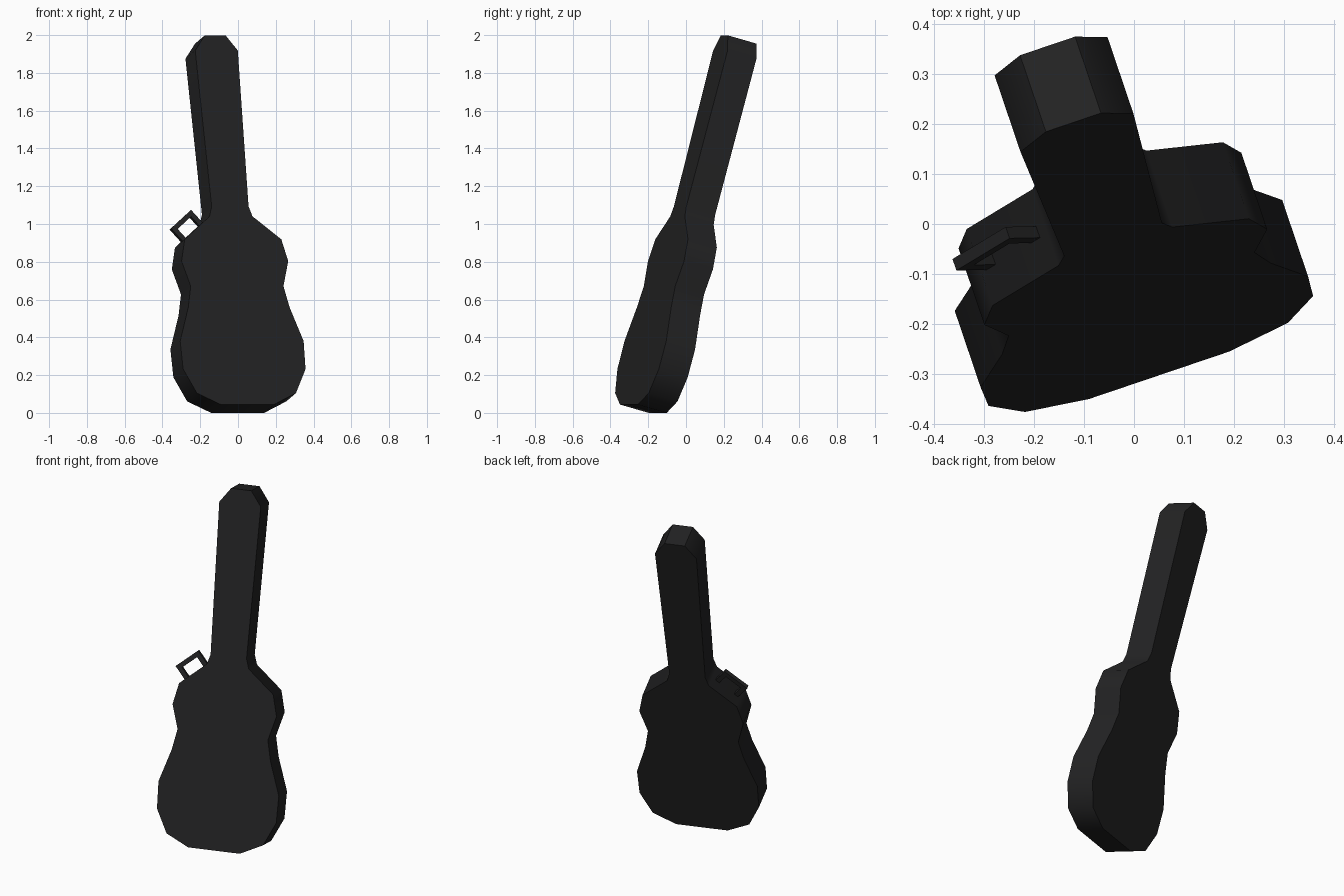
import bpy, math
from mathutils import Vector

if "Cube" in bpy.data.objects:
    bpy.data.objects.remove(bpy.data.objects["Cube"])

# Case frame: u = across the lid, v = along the neck, w = front to back
TURN, LEAN, DEPTH = math.radians(18.7), math.radians(15.25), 0.167
u = Vector((math.cos(TURN), math.sin(TURN), 0))
back = Vector((-math.sin(TURN), math.cos(TURN), 0))
up = Vector((0, 0, 1))
v = back * math.sin(LEAN) + up * math.cos(LEAN)
w = back * math.cos(LEAN) - up * math.sin(LEAN)
origin = Vector((0.05, -0.302, 0.044))

black = bpy.data.materials.new("case black")
black.diffuse_color = (0.0165, 0.0165, 0.0172, 1)
black.use_nodes = True
black.node_tree.nodes["Principled BSDF"].inputs["Base Color"].default_value = black.diffuse_color


def slab(name, profile, w0, w1):
    """Extrude a counter-clockwise (u, v) profile from depth w0 to w1."""
    n = len(profile)
    verts = [origin + u * s + v * t + w * d for d in (w0, w1) for s, t in profile]
    faces = [tuple(range(n)), tuple(reversed(range(n, 2 * n)))]
    faces += [(i, i + n, (i + 1) % n + n, (i + 1) % n) for i in range(n)]
    mesh = bpy.data.meshes.new(name)
    mesh.from_pydata([tuple(p) for p in verts], [], faces)
    mesh.materials.append(black)
    mesh.update()
    obj = bpy.data.objects.new(name, mesh)
    bpy.context.collection.objects.link(obj)
    return obj


# Case shell: right half of the outline, mirrored to the left
half = [(0.148, 0), (0.277, 0.063), (0.342, 0.195), (0.345, 0.348),
        (0.283, 0.534), (0.259, 0.650), (0.298, 0.787), (0.270, 0.907),
        (0.120, 1.033), (0.103, 1.088), (0.119, 1.943), (0.058, 2.026)]
case = slab("guitar_case", half + [(-s, t) for s, t in reversed(half)], 0, DEPTH)
bpy.context.view_layer.objects.active = case
case.select_set(True)
bpy.ops.object.shade_smooth_by_angle(angle=math.radians(50))

# Carry handle: square bracket standing on the left shoulder
base = Vector((-0.259, 0.918))
along = Vector((0.153, 0.128)).normalized()
out = Vector((-along.y, along.x))
L, H, B = 0.158, 0.089, 0.026
bracket = [(0, -0.01), (B, -0.01), (B, H - B), (L - B, H - B),
           (L - B, -0.01), (L, -0.01), (L, H), (0, H)]
slab("carry_handle", [tuple(base + along * a + out * b) for a, b in bracket],
     DEPTH / 2 - 0.0125, DEPTH / 2 + 0.0125)
